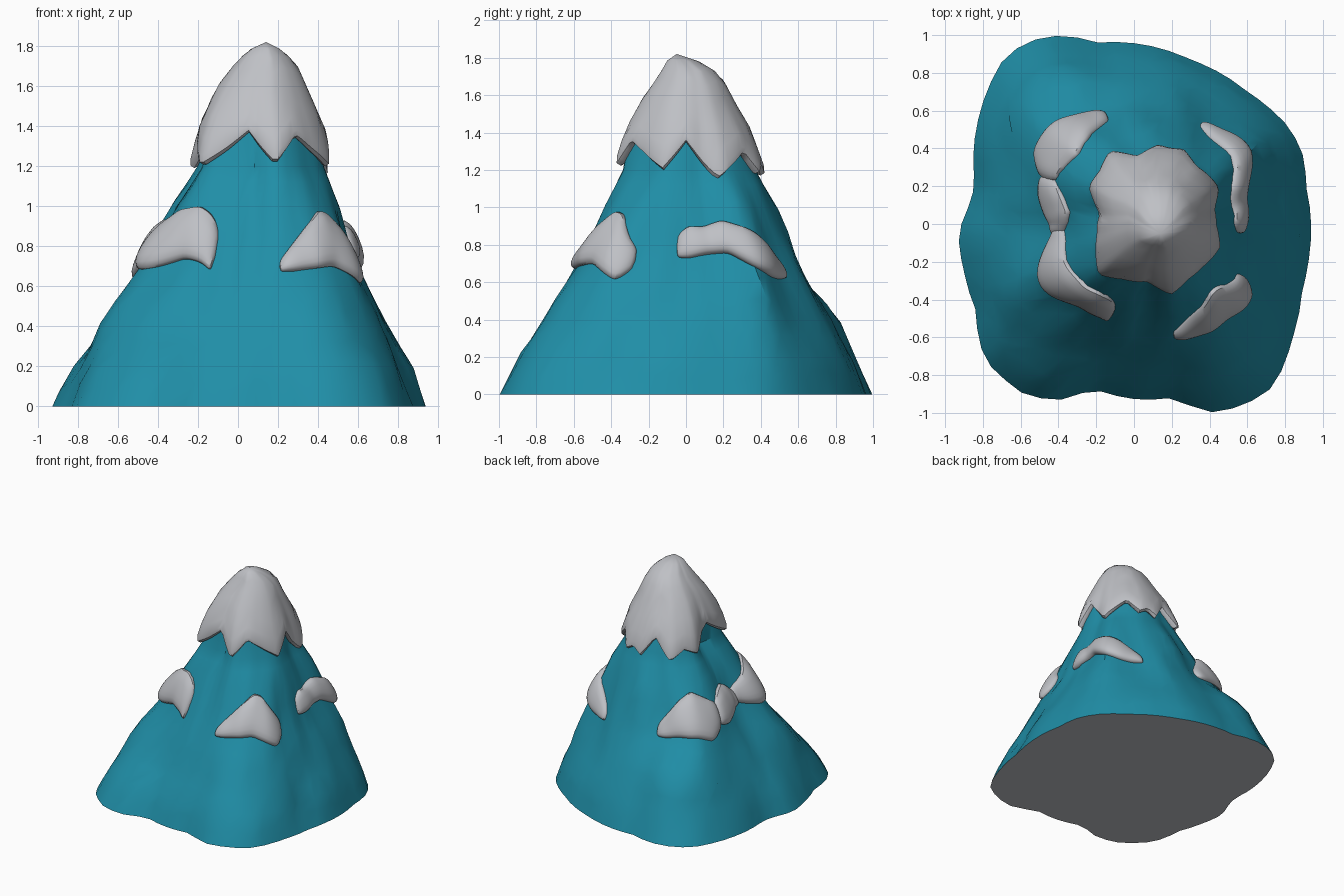
import bpy, bmesh, math, random
from mathutils import Vector, noise

random.seed(4)
if "Cube" in bpy.data.objects:
    bpy.data.objects.remove(bpy.data.objects["Cube"], do_unlink=True)


def make_material(name, color):
    mat = bpy.data.materials.new(name)
    mat.use_nodes = True
    mat.diffuse_color = (*color, 1)
    bsdf = next(n for n in mat.node_tree.nodes if n.type == 'BSDF_PRINCIPLED')
    bsdf.inputs["Base Color"].default_value = (*color, 1)
    bsdf.inputs["Roughness"].default_value = 0.8
    return mat


rock = make_material("teal rock", (0.014, 0.27, 0.385))
snow = make_material("pale grey snow", (0.52, 0.53, 0.56))


def table_value(table, x):
    """Linear interpolation in a sorted table of (key, value, ...) rows."""
    if x <= table[0][0]:
        return table[0][1:]
    for a, b in zip(table, table[1:]):
        if x <= b[0]:
            f = (x - a[0]) / max(b[0] - a[0], 1e-6)
            return tuple(p + (q - p) * f for p, q in zip(a[1:], b[1:]))
    return table[-1][1:]


def cyclic(table):
    """Repeat an angle table on both sides so that it wraps round."""
    table = sorted(table)
    return [(a + turn, v) for turn in (-360, 0, 360) for a, v in table]


def polar(points, cx):
    return cyclic([(math.degrees(math.atan2(y, x - cx)), math.hypot(x - cx, y))
                   for x, y in points])


# Outlines seen from above: foot, shoulder (at the snow patches) and snow cap
SHOULDER_X, CAP_X = 0.06, 0.11
foot = polar([(-.37, 1), (-.55, .97), (-.68, .89), (-.78, .7), (-.83, .53), (-.84, .2),
              (-.88, .08), (-.93, -.05), (-.9, -.25), (-.84, -.45), (-.79, -.72),
              (-.57, -.91), (-.37, -.93), (-.22, -.87), (.03, -.93), (.2, -.92),
              (.43, -1), (.6, -.95), (.74, -.86), (.84, -.6), (.89, -.35), (.93, -.15),
              (.91, .2), (.9, .35), (.83, .5), (.6, .7), (.3, .87), (.05, .95),
              (-.2, .96)], 0)
shoulder = polar([(-.45, 0), (-.44, -.33), (-.3, -.43), (-.12, -.51), (.05, -.53),
                  (.22, -.57), (.4, -.55), (.54, -.4), (.57, -.2), (.57, 0), (.58, .18),
                  (.6, .37), (.36, .51), (.15, .61), (-.13, .56), (-.42, .49),
                  (-.47, .37)], SHOULDER_X)
cap_outline = polar([(-.13, .38), (0, .39), (.25, .4), (.31, .36), (.44, .2), (.43, .08),
                     (.46, -.12), (.37, -.24), (.2, -.38), (.08, -.31), (-.06, -.3),
                     (-.19, -.27), (-.19, -.05), (-.17, .05), (-.24, .2), (-.2, .28)], CAP_X)

# Height -> blend foot to shoulder (0..1) to cap (1..2); height -> cap scale, centre
slope = [(0, 0), (.17, .18), (.3, .4), (.5, .69), (.7, 1), (.9, 1.36), (1.0, 1.55), (1.2, 2)]
cap_profile = [(1.1, 1.07, .11, 0), (1.2, 1, .11, 0), (1.4, .91, .105, 0),
               (1.6, .63, .115, .005), (1.71, .44, .135, .02), (1.78, .24, .135, -.02),
               (1.82, 0, .14, -.05)]

# Ledges and gullies of the lower slope: angle, height, angular width, size
ledges = [(124, .42, 24, .065), (-152, .4, 18, .045), (-12, .25, 30, .02),
          (-116, .4, 11, -.05), (-23, .14, 7, -.04)]


def direction(angle):
    return Vector((math.cos(math.radians(angle)), math.sin(math.radians(angle)), 0))


def cap_point(angle, z, grow=1.0):
    scale, cx, cy = table_value(cap_profile, z)
    rounding = min(max((z - 1.2) / .5, 0), .75)
    r = table_value(cap_outline, angle)[0]
    r += (.365 - r) * rounding
    return Vector((cx, cy, z)) + direction(angle) * r * scale * grow


def rock_point(angle, z):
    if z > 1.2:
        return cap_point(angle, z, 0.9)
    w = table_value(slope, z)[0]
    d = direction(angle)
    middle = Vector((SHOULDER_X, 0, 0)) + d * table_value(shoulder, angle)[0]
    if w < 1:
        p = (d * table_value(foot, angle)[0]).lerp(middle, w)
    else:
        p = middle.lerp(cap_point(angle, 1.2, 0.9), w - 1)
    fold = noise.noise(Vector((d.x * 3.2, d.y * 3.2, z * 2.5)))
    push = fold * 0.04 * w * (2 - w)
    for a, height, width, size in ledges:
        turn = (angle - a + 180) % 360 - 180
        push += size * math.exp(-(turn / width) ** 2 - ((z - height) / .16) ** 2) * min(1, z * 5)
    p += d * push
    p.z = z
    return p


def build(name, rings, materials, apex=None, smooth=30, levels=0):
    """Skin a list of closed rings of points; the ends become flat faces or an apex."""
    bm = bmesh.new()
    rows = [[bm.verts.new(p) for p in ring] for ring in rings]
    n = len(rows[0])
    for a, b in zip(rows, rows[1:]):
        for i in range(n):
            j = (i + 1) % n
            bm.faces.new((a[i], a[j], b[j], b[i]))
    first = bm.faces.new(rows[0][::-1])
    first.material_index = len(materials) - 1
    if apex:
        tip = bm.verts.new(apex)
        for i in range(n):
            bm.faces.new((rows[-1][i], rows[-1][(i + 1) % n], tip))
    else:
        bm.faces.new(rows[-1])
    bmesh.ops.recalc_face_normals(bm, faces=bm.faces)
    mesh = bpy.data.meshes.new(name)
    bm.to_mesh(mesh)
    bm.free()
    for mat in materials:
        mesh.materials.append(mat)
    obj = bpy.data.objects.new(name, mesh)
    bpy.context.collection.objects.link(obj)
    bpy.ops.object.select_all(action='DESELECT')
    obj.select_set(True)
    bpy.context.view_layer.objects.active = obj
    bpy.ops.object.shade_smooth_by_angle(angle=math.radians(smooth))
    if levels:
        sub = obj.modifiers.new("soften", 'SUBSURF')
        sub.levels = sub.render_levels = levels


# Rock body with a pale underside: loosely spaced rings give uneven facets
columns = 64
body = []
for z in (0, .1, .2, .3, .4, .5, .6, .72, .85, 1.0, 1.12, 1.2, 1.35, 1.55):
    loose = 0.03 if 0 < z < 1.1 else 0
    body.append([rock_point(360 * i / columns + random.uniform(-60, 60) * loose,
                            z + random.uniform(-loose, loose)) for i in range(columns)])
build("mountain_body", body, [rock, snow], smooth=30)

# Snow cap with a toothed, rounded lower rim
teeth = cyclic([(-138, 1.2), (-100, 1.37), (-78, 1.21), (-58, 1.35), (-20, 1.2), (0, 1.35),
                (27, 1.15), (54, 1.29), (68, 1.18), (78, 1.22), (88, 1.17), (103, 1.32),
                (121, 1.17), (136, 1.24), (152, 1.19), (180, 1.36)])
TOP = 1.82
angles = range(-180, 180, 4)
cap = []
for t, grow in ((.05, .8), (0, .94), (.02, 1), (.08, 1.02), (.22, 1), (.4, 1),
                (.58, 1), (.74, 1), (.86, 1), (.94, 1)):
    ring = []
    for a in angles:
        edge = table_value(teeth, a)[0]
        ring.append(cap_point(a, edge + (TOP - edge) * t, grow))
    cap.append(ring)
build("snow_cap", cap, [snow], apex=(.14, -.05, TOP), smooth=40)


def surface_normal(angle, z):
    across = rock_point(angle + 4, z) - rock_point(angle - 4, z)
    up = rock_point(angle, z + .06) - rock_point(angle, z - .06)
    return across.cross(up).normalized()


# Cross-section of a snow patch: share of its height, thickness
section = [(.08, -.04), (0, .01), (.06, .045), (.3, .06), (.65, .05), (.92, .025), (.97, -.04)]


def snow_patch(name, spans):
    """Puffy patch lying on the slope; spans are (angle, low edge, high edge)."""
    start, end = spans[0][0], spans[-1][0]
    count = 2 * len(spans) + 2
    rings = []
    for k in range(count + 1):
        f = k / count
        a = start + (end - start) * f
        low, high = table_value(spans, a)
        puff = 0.45 + 0.55 * math.sin(math.pi * f) ** 0.6 if 0 < k < count else 0.3
        ring = []
        for t, thick in section:
            z = low + (high - low) * t
            lift = thick * puff if thick > 0 else thick
            ring.append(rock_point(a, z) + surface_normal(a, z) * lift)
        rings.append(ring)
    build(name, rings, [snow], smooth=60, levels=1)


snow_patch("front_right_snow", [(-180, .78, .85), (-166, .72, .9), (-152, .67, .95),
                                (-142, .68, 1.01), (-127, .73, 1.03), (-116, .71, .97),
                                (-110, .66, .86)])
snow_patch("front_left_snow", [(-76, .67, .73), (-70, .67, .81), (-60, .68, .92),
                               (-50, .69, 1.01), (-42, .65, .99), (-34, .6, .87),
                               (-28, .67, .78)])
snow_patch("left_snow", [(-6, .73, .86), (1, .72, .92), (11, .74, .91), (24, .75, .95),
                         (34, .67, .92), (44, .62, .86), (53, .61, .77), (61, .62, .69)])
snow_patch("back_right_snow", [(109, .65, .73), (116, .65, .82), (126, .67, .94),
                               (136, .67, 1.0), (146, .62, .95), (156, .7, .88)])
snow_patch("right_snow", [(154, .71, .88), (163, .67, .95), (172, .69, .96),
                          (180, .72, .91), (188, .74, .84)])
